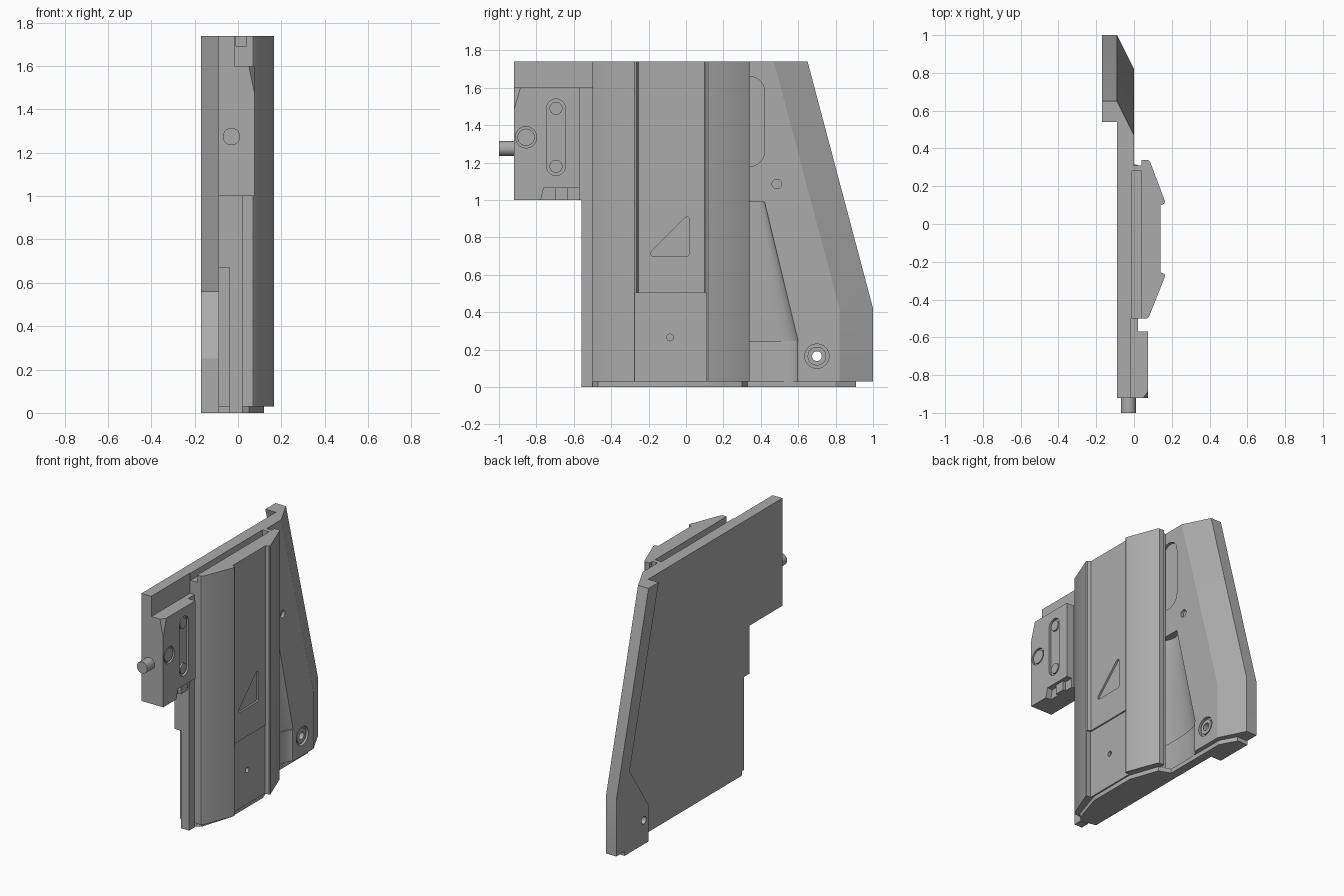
import bpy
import bmesh
from math import cos, sin, pi
from mathutils import Vector

if "Cube" in bpy.data.objects:
    bpy.data.objects.remove(bpy.data.objects["Cube"])

grey = bpy.data.materials.new("plain grey")
grey.use_nodes = True
colour = (0.41, 0.41, 0.41, 1)
grey.diffuse_color = colour
grey.node_tree.nodes["Principled BSDF"].inputs["Base Color"].default_value = colour


def loft(name, rings):
    """Skin a closed solid through rings of equal point count."""
    bm = bmesh.new()
    loops = [[bm.verts.new(p) for p in ring] for ring in rings]
    n = len(loops[0])
    for a, b in zip(loops, loops[1:]):
        for i in range(n):
            j = (i + 1) % n
            bm.faces.new((a[i], a[j], b[j], b[i]))
    bm.faces.new(loops[0])
    bm.faces.new(loops[-1])
    bmesh.ops.recalc_face_normals(bm, faces=bm.faces)
    mesh = bpy.data.meshes.new(name)
    bm.to_mesh(mesh)
    bm.free()
    mesh.materials.append(grey)
    ob = bpy.data.objects.new(name, mesh)
    bpy.context.collection.objects.link(ob)
    return ob


def side_prism(name, outline, x0, x1):
    return loft(name, [[(x, y, z) for y, z in outline] for x in (x0, x1)])


def plan_prism(name, outline, z0, z1):
    return loft(name, [[(x, y, z) for x, y in outline] for z in (z0, z1)])


def box(name, x0, x1, y0, y1, z0, z1):
    return plan_prism(name, [(x0, y0), (x1, y0), (x1, y1), (x0, y1)], z0, z1)


def pill(y, z0, z1, r, n=12):
    """Upright rounded slot outline; a circle when z0 equals z1."""
    top = [(y + r * cos(pi * i / n), z1 + r * sin(pi * i / n)) for i in range(n + (z0 != z1))]
    low = [(y - r * cos(pi * i / n), z0 - r * sin(pi * i / n)) for i in range(n + (z0 != z1))]
    return top + low


def disc(name, y, z, r, x0, x1):
    return side_prism(name, pill(y, z, z, r), x0, x1)


def select(ob):
    bpy.ops.object.select_all(action='DESELECT')
    ob.select_set(True)
    bpy.context.view_layer.objects.active = ob


def cut(cutter, *targets):
    for ob in targets:
        mod = ob.modifiers.new("cut", 'BOOLEAN')
        mod.operation = 'DIFFERENCE'
        mod.solver = 'EXACT'
        mod.object = cutter
        select(ob)
        bpy.ops.object.modifier_apply(modifier=mod.name)
    bpy.data.objects.remove(cutter)


# Main plate with its chamfered, leaning rear edge
def plate_ring(x, inset):
    return [(x, y, z) for y, z in [(-0.5, 0.03), (1 - inset, 0.03), (1 - inset, 0.42),
                                   (0.65 - inset, 1.74), (-0.5, 1.74)]]


plate = loft("main_plate", [plate_ring(-0.09, 0), plate_ring(0, 0.18)])

# Rear flange and lower pad on the flat side
flange = side_prism("rear_flange", [(0.65, 0), (0.91, 0), (0.91, 0.03), (1, 0.03), (1, 0.42),
                                    (0.65, 1.74), (0.54, 1.74), (0.855, 0.56), (0.65, 0.25)],
                    -0.17, -0.09)

# Front of the plate and the stepped rail below it
box("front_plate", -0.09, -0.015, -0.92, -0.5, 1, 1.74)
box("front_rail", -0.04, 0.02, -0.56, -0.5, 0, 1)
box("front_rail_step", -0.09, -0.04, -0.56, -0.5, 0.67, 1)
box("block_neck", -0.015, 0.02, -0.57, -0.5, 1, 1.6)

# Raised cover with a sunken centre channel
cover = plan_prism("cover", [(0, -0.5), (0.07, -0.5), (0.08, -0.49), (0.165, -0.275),
                             (0.162, -0.265), (0.14, -0.255), (0.14, 0.1), (0.162, 0.108),
                             (0.165, 0.118), (0.085, 0.33), (0.075, 0.34), (0.04, 0.34),
                             (0.04, 0.31), (0, 0.31)], 0.03, 1.74)
cut(box("top_slot_cutter", -0.01, 0.04, -0.6, 0.28, 1.69, 1.8), cover, plate)
cut(box("lower_panel_cutter", 0.13, 0.2, -0.272, 0.107, -0.1, 0.505), cover)
cut(side_prism("triangle_cutter", [(-0.18, 0.7), (0.01, 0.7), (0.02, 0.71), (0.02, 0.9),
                                   (0.01, 0.91), (-0.005, 0.905), (-0.185, 0.725), (-0.19, 0.71)],
               0.127, 0.2), cover)
cut(disc("small_hole_cutter", -0.085, 0.265, 0.018, 0.11, 0.2), cover)

# Thin lip underneath
plan_prism("bottom_lip", [(-0.09, -0.48), (0, -0.5), (0.05, -0.47), (0.12, -0.25), (0.12, 0.1),
                          (0.05, 0.3), (-0.03, 0.33), (-0.03, 0.8), (-0.09, 0.91)], 0, 0.03)

# Tapered hollow beside the cover, with a shallower foot
def hollow_ring(z, depth, width):
    return [(depth * cos(pi * i / 16), 0.34 + width * sin(pi * i / 16), z) for i in range(32)]


cut(loft("hollow_cutter", [hollow_ring(0.99, 0.05, 0.08), hollow_ring(0.245, 0.065, 0.26)]), plate)
cut(loft("foot_cutter", [hollow_ring(0.25, 0.055, 0.255), hollow_ring(-0.05, 0.055, 0.255)]), plate)

# Slot, pin hole and screw hole on the rear plate
cut(side_prism("rear_slot_cutter", pill(0.34, 1.26, 1.58, 0.08), -0.02, 0.02), plate)
cut(disc("pin_hole_cutter", 0.485, 1.085, 0.025, -0.02, 0.05), plate)
cut(disc("screw_seat_cutter", 0.7, 0.165, 0.065, -0.02, 0.05), plate)
screw = disc("screw_ring", 0.7, 0.165, 0.05, -0.03, -0.006)
cut(disc("screw_hole_cutter", 0.7, 0.165, 0.026, -0.3, 0.1), plate, flange, screw)

# Front block: sloped corner, notch underneath, button and slot
block = box("front_block", -0.015, 0.075, -0.92, -0.57, 1, 1.6)
bm = bmesh.new()
bm.from_mesh(block.data)
a, b, c = Vector((0.05, -0.92, 1.6)), Vector((0.075, -0.885, 1.6)), Vector((0.075, -0.92, 1.48))
normal = (b - a).cross(c - a)
if normal.x < 0:
    normal.negate()
res = bmesh.ops.bisect_plane(bm, geom=bm.verts[:] + bm.edges[:] + bm.faces[:], plane_co=a,
                             plane_no=normal, clear_outer=True)
bmesh.ops.holes_fill(bm, edges=[e for e in bm.edges if e.is_boundary])
bmesh.ops.recalc_face_normals(bm, faces=bm.faces)
bm.to_mesh(block.data)
bm.free()
cut(side_prism("notch_cutter", [(-0.79, 0.95), (-0.5, 0.95), (-0.5, 1.065), (-0.76, 1.065)],
               0.035, 0.1), block)
box("notch_tooth", 0.02, 0.055, -0.7, -0.63, 1, 1.065)
cut(disc("button_seat_cutter", -0.855, 1.335, 0.057, 0.06, 0.1), block)
disc("button", -0.855, 1.335, 0.046, 0.05, 0.072)
cut(side_prism("block_slot_cutter", pill(-0.695, 1.18, 1.49, 0.05), 0.06, 0.1), block)
for label, z in (("lower", 1.18), ("upper", 1.49)):
    disc(label + "_slot_stud", -0.695, z, 0.035, 0.05, 0.072)

# Pin sticking out of the front
loft("front_pin", [[(-0.03 + 0.04 * cos(pi * i / 12), y, 1.275 + 0.04 * sin(pi * i / 12))
                    for i in range(24)] for y in (-1, -0.9)])

# Smooth the rounded faces, keep hard edges sharp
for ob in bpy.context.collection.objects:
    if ob.type == 'MESH' and ob.data.materials and ob.data.materials[0] == grey:
        select(ob)
        bpy.ops.object.shade_smooth_by_angle(angle=pi / 7)
